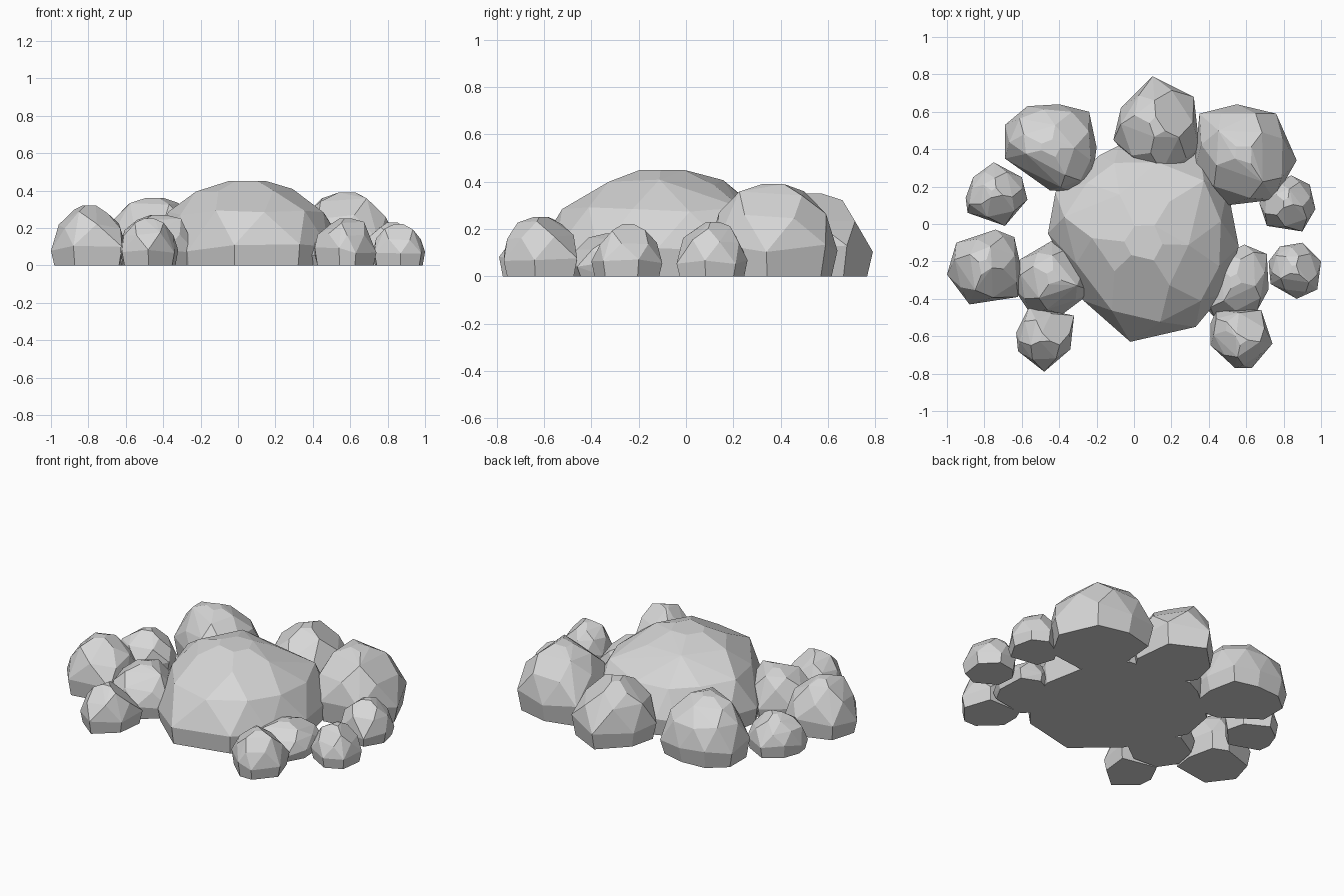
import bpy, bmesh, random
from math import radians
from mathutils import Vector

cube = bpy.data.objects.get("Cube")
if cube:
    bpy.data.objects.remove(cube, do_unlink=True)

# One stone grey for every rock
stone = bpy.data.materials.new("stone_grey")
stone.use_nodes = True
stone.diffuse_color = (.68, .68, .68, 1)
stone.node_tree.nodes["Principled BSDF"].inputs["Base Color"].default_value = stone.diffuse_color

# Rock profiles from the ground up: height share, width share, height jitter
STEEP = [(0, .91, 0), (.3, 1, .08), (.66, .87, .05), (.9, .56, .03), (1, .2, 0)]
DOMED = [(0, .97, 0), (.22, 1, .06), (.61, .83, .05), (.88, .5, .03), (1, .2, 0)]


def rock(name, height, outline, seed, profile=STEEP):
    """Faceted boulder: hull of jittered rings following a ground outline."""
    rng = random.Random(seed)
    corners = [Vector(p) for p in outline]
    count = len(corners)
    low = Vector((min(p.x for p in corners), min(p.y for p in corners)))
    high = Vector((max(p.x for p in corners), max(p.y for p in corners)))
    centre = (low + high) / 2
    bm = bmesh.new()
    for level, (share, width, jitter) in enumerate(profile):
        for i, corner in enumerate(corners):
            if level > 2 and i % 2:   # crown and top use fewer points
                continue
            point = corner
            if level == 2:            # upper belt sits between the corners
                point = corner.lerp(corners[(i + 1) % count], .5) * 1.04 - centre * .04
            if level == 3:
                point = centre + (corner - centre) * rng.uniform(.9, 1.12)
            flat = centre + (point - centre) * width
            z = height * (share + rng.uniform(-jitter, jitter))
            bm.verts.new((flat.x, flat.y, z))
    hull = bmesh.ops.convex_hull(bm, input=bm.verts)
    spare = {v for v in hull["geom_interior"] + hull["geom_unused"]
             if isinstance(v, bmesh.types.BMVert)}
    bmesh.ops.delete(bm, geom=list(spare), context='VERTS')
    # Merge nearly level neighbours into larger chiselled facets
    bmesh.ops.dissolve_limit(bm, angle_limit=radians(5), verts=bm.verts, edges=bm.edges)
    bmesh.ops.recalc_face_normals(bm, faces=bm.faces)
    mesh = bpy.data.meshes.new(name)
    bm.to_mesh(mesh)
    bm.free()
    mesh.materials.append(stone)
    bpy.context.collection.objects.link(bpy.data.objects.new(name, mesh))


# Central boulder
rock("main_boulder", .45, [(-.46, -.05), (-.42, .17), (-.18, .37), (-.08, .42), (.35, .38),
     (.5, .19), (.56, -.12), (.48, -.37), (.33, -.55), (-.02, -.63), (-.27, -.41)], 3, DOMED)

# Large boulders along the back
rock("back_right_boulder", .36, [(-.69, .53), (-.57, .63), (-.4, .64), (-.24, .6),
     (-.2, .41), (-.22, .26), (-.32, .17), (-.45, .18), (-.69, .35)], 4)
rock("back_middle_boulder", .35, [(.1, .79), (.32, .68), (.35, .41), (.24, .26),
     (.06, .25), (-.11, .45), (-.07, .62)], 5)
rock("back_left_boulder", .39, [(.35, .59), (.55, .64), (.76, .59), (.87, .34),
     (.75, .13), (.5, .1), (.32, .27)], 6)

# Small rocks on the left
rock("left_rear_rock", .23, [(.84, .26), (.94, .21), (.97, .08), (.9, -.04),
     (.71, -.01), (.67, .11), (.72, .19)], 7)
rock("left_outer_rock", .22, [(.9, -.1), (1, -.2), (.98, -.35), (.87, -.4),
     (.73, -.32), (.72, -.2), (.78, -.12)], 8)
rock("left_inner_rock", .18, [(.59, -.11), (.71, -.16), (.72, -.35), (.66, -.46),
     (.43, -.5), (.36, -.42), (.42, -.2)], 9)
rock("left_front_rock", .25, [(.44, -.46), (.68, -.46), (.74, -.64), (.63, -.77),
     (.54, -.77), (.41, -.65), (.41, -.53)], 10)

# Rocks on the right
rock("right_rear_rock", .23, [(-.75, .33), (-.6, .25), (-.57, .13), (-.69, -.01),
     (-.89, .06), (-.9, .14), (-.86, .25)], 11)
rock("right_outer_rock", .32, [(-.74, -.03), (-.64, -.07), (-.6, -.25), (-.62, -.39),
     (-.88, -.43), (-1, -.27), (-.95, -.1)], 12)
rock("right_inner_rock", .27, [(-.44, -.09), (-.31, -.17), (-.22, -.36), (-.38, -.48),
     (-.56, -.47), (-.64, -.35), (-.61, -.19)], 13)
rock("right_front_rock", .25, [(-.56, -.44), (-.32, -.49), (-.34, -.67), (-.48, -.79),
     (-.62, -.68), (-.63, -.58)], 14)
